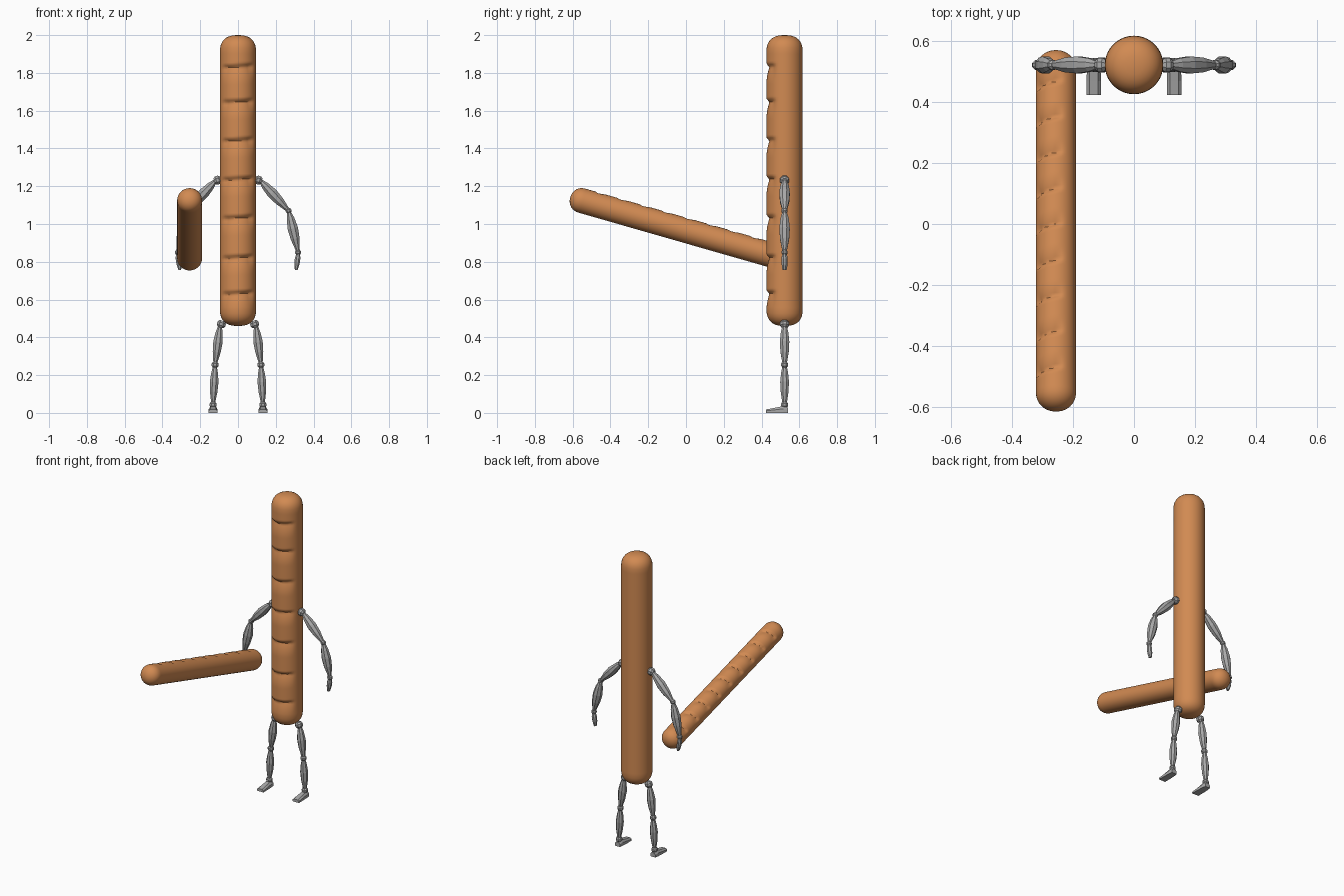
import bpy, bmesh, math
from mathutils import Vector, Matrix

if "Cube" in bpy.data.objects:
    bpy.data.objects.remove(bpy.data.objects["Cube"])


def material(name, col):
    m = bpy.data.materials.new(name)
    m.diffuse_color = (*col, 1)
    m.use_nodes = True
    m.node_tree.nodes["Principled BSDF"].inputs["Base Color"].default_value = m.diffuse_color
    return m


CRUST = material("crust orange", (0.64, 0.255, 0.085))
GREY = material("limb grey", (0.40, 0.40, 0.40))


def loft(name, rings, mat, smooth):
    """Skin a list of closed point rings and cap both ends."""
    bm = bmesh.new()
    rows = [[bm.verts.new(p) for p in ring] for ring in rings]
    n = len(rows[0])
    for a, b in zip(rows, rows[1:]):
        for i in range(n):
            j = (i + 1) % n
            bm.faces.new((a[i], a[j], b[j], b[i]))
    bm.faces.new(rows[0][::-1])
    bm.faces.new(rows[-1])
    bmesh.ops.recalc_face_normals(bm, faces=bm.faces)
    for f in bm.faces:
        f.smooth = smooth
    me = bpy.data.meshes.new(name)
    bm.to_mesh(me)
    bm.free()
    if smooth:
        me.set_sharp_from_angle(angle=math.radians(40))
    me.materials.append(mat)
    ob = bpy.data.objects.new(name, me)
    bpy.context.collection.objects.link(ob)
    return ob


def bread(name, length, r, scores, half, depth, tilt, power):
    """Loaf along local z, centred, with score cuts on its -y side."""
    cap, steps, sides = r * 0.95, 8, 40
    prof = []
    for i in range(steps + 1):
        a = math.radians(3) + (math.pi / 2 - math.radians(3)) * i / steps
        prof.append((cap * (1 - math.cos(a) ** (2 / power)), r * math.sin(a) ** (2 / power)))
    mid = 150
    lower = [(-length / 2 + s, q) for s, q in prof]
    upper = [(-z, q) for z, q in reversed(lower)]
    span = length - 2 * cap
    body = [(-span / 2 + span * i / mid, r) for i in range(1, mid)]
    gap = (scores[-1] - scores[0]) / (len(scores) - 1)
    rings = []
    for z, q in lower + body + upper:
        ring = []
        for k in range(sides):
            t = 2 * math.pi * k / sides
            d = abs(math.remainder(t, 2 * math.pi))
            w = min(1, max(0, (half - d) / (half * 0.25)))
            zz = z - tilt * q * math.sin(t)
            cut = 0
            for s in scores:
                e = zz - s
                # steep lip above the cut, long gentle slope below it
                fall = 1 - e / (gap * 0.09) if e > 0 else (1 + e / (gap * 0.45)) ** 2 if e > -gap * 0.45 else 0
                cut = max(cut, fall)
            rr = q - depth * w * cut * (q / r)
            ring.append((rr * math.sin(t), -rr * math.cos(t), z))
        rings.append(ring)
    return loft(name, rings, CRUST, True)


# Standing loaf body
Y = 0.522
mid_z = 1.23
cuts = [z - mid_z for z in (0.63, 0.82, 1.03, 1.235, 1.44, 1.645, 1.83)]
body = bread("loaf_body", 1.54, 0.096, cuts, math.radians(60), 0.016, 0.06, 2.5)
body.location = (0, Y, mid_z)

# Carried loaf, leaning forwards and upwards
held = bread("carried_loaf", 1.228, 0.066, [0.122 * i for i in range(-4, 5)],
             math.radians(48), 0.011, 0.2, 2.1)
held.matrix_world = (Matrix.Translation((-0.256, -0.0225, 0.972))
                     @ Matrix.Rotation(math.radians(74), 4, 'X')
                     @ Matrix.Rotation(math.radians(210), 4, 'Z'))


def limb(name, a, b, profile, sides=8):
    """Faceted limb piece; profile holds (fraction along, radius x, radius y)."""
    a, b = Vector(a), Vector(b)
    d = (b - a).normalized()
    v = Vector((0, 1, 0))
    u = v.cross(d).normalized()
    rings = []
    for f, ru, rv in profile:
        c = a.lerp(b, f)
        rings.append([c + u * ru * math.cos(t) + v * rv * math.sin(t)
                      for t in (2 * math.pi * (k + 0.5) / sides for k in range(sides))])
    return loft(name, rings, GREY, False)


def spindle(w):
    return [(0, 0.010, 0.012), (0.18, w * 0.75, w * 0.8), (0.42, w, w),
            (0.68, w * 0.85, w * 0.88), (1, 0.010, 0.012)]


def joint(name, c, axis, r):
    c, axis = Vector(c), Vector(axis).normalized() * r * 0.75
    limb(name, c - axis, c + axis, [(0, r * 0.65, r * 0.65), (0.3, r, r), (0.7, r, r), (1, r * 0.65, r * 0.65)])


for side, s in (("left", 1), ("right", -1)):
    def P(x, z, y=Y):
        return (s * x, y, z)

    # Arms
    joint(side + "_shoulder", P(0.108, 1.232), (s, 0, -0.3), 0.025)
    limb(side + "_upper_arm", P(0.118, 1.23), P(0.268, 1.07), spindle(0.030))
    joint(side + "_elbow", P(0.268, 1.07), (s * 0.5, 0, -1), 0.017)
    limb(side + "_forearm", P(0.27, 1.065), P(0.318, 0.855), spindle(0.030))
    joint(side + "_wrist", P(0.318, 0.85), (s * 0.1, 0, -1), 0.017)
    limb(side + "_hand", P(0.319, 0.845), P(0.308, 0.757),
         [(0, 0.010, 0.012), (0.3, 0.016, 0.018), (0.65, 0.015, 0.017), (1, 0.008, 0.012)])

    # Legs
    joint(side + "_hip", P(0.088, 0.47), (s * 0.3, 0, -1), 0.025)
    limb(side + "_thigh", P(0.095, 0.462), P(0.121, 0.258), spindle(0.027))
    joint(side + "_knee", P(0.121, 0.255), (0, 0, 1), 0.020)
    limb(side + "_shin", P(0.122, 0.25), P(0.132, 0.045), spindle(0.025))
    joint(side + "_ankle", P(0.132, 0.043), (0, 0, 1), 0.020)

    # Wedge foot pointing forwards
    foot = [(0.540, 0.018, 0.028), (0.515, 0.022, 0.036), (0.47, 0.024, 0.027), (0.423, 0.024, 0.018)]
    loft(side + "_foot", [[(s * 0.132 + w, y, 0), (s * 0.132 + w, y, h * 0.6), (s * 0.132 + w * 0.6, y, h),
                           (s * 0.132 - w * 0.6, y, h), (s * 0.132 - w, y, h * 0.6), (s * 0.132 - w, y, 0)]
                          for y, w, h in foot], GREY, False)
